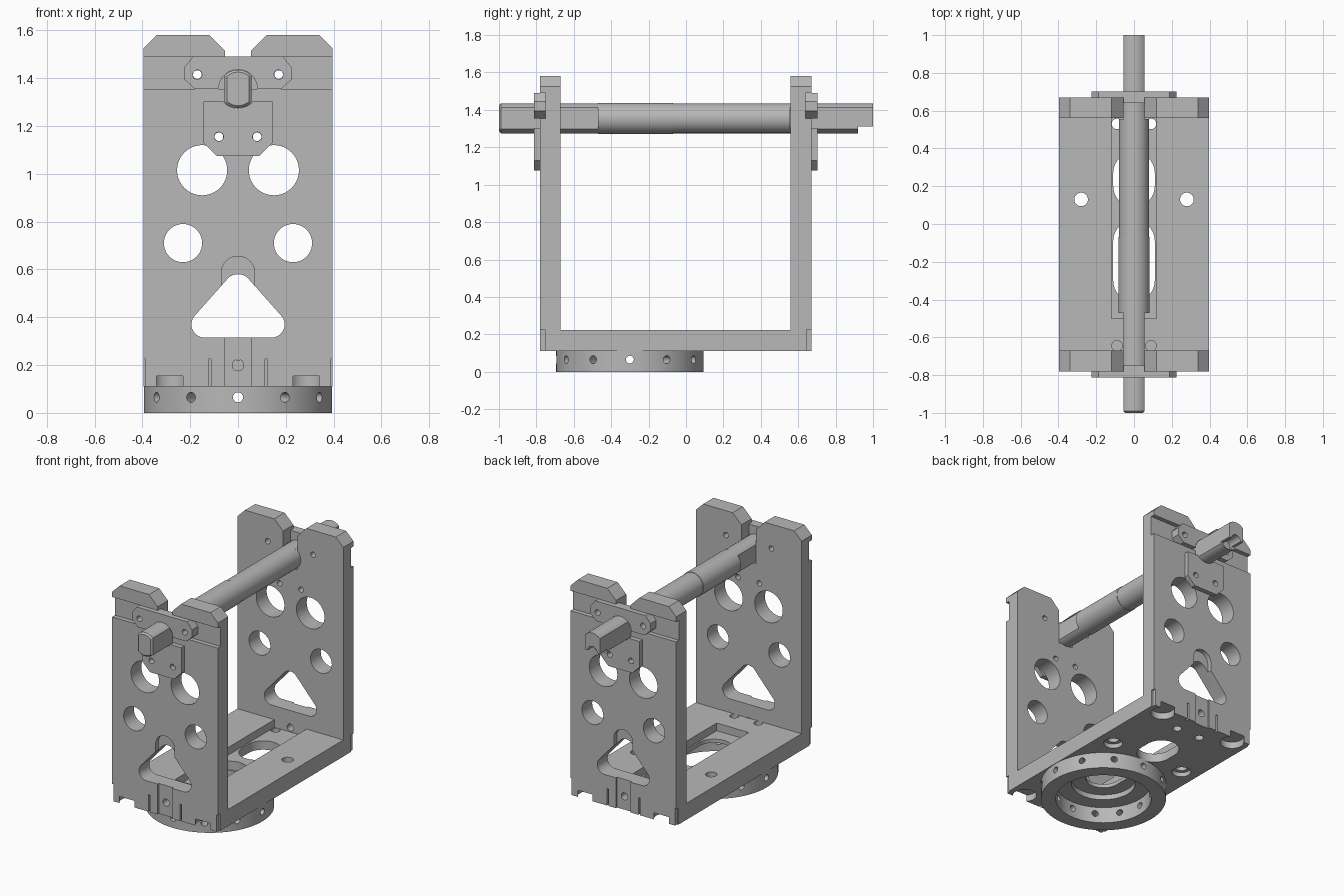
import bpy, bmesh, math
from mathutils import Matrix, Vector

cube = bpy.data.objects.get("Cube")
if cube:
    bpy.data.objects.remove(cube, do_unlink=True)

grey = bpy.data.materials.new("machined grey")
grey.use_nodes = True
colour = (0.48, 0.48, 0.48, 1)
grey.diffuse_color = colour
grey.node_tree.nodes["Principled BSDF"].inputs["Base Color"].default_value = colour


def prism(name, pts, lo, hi, axis="y"):
    """Extrude a 2D outline: (x, z) along y, or (x, y) along z."""
    bm = bmesh.new()
    place = (lambda a, b, d: (a, d, b)) if axis == "y" else (lambda a, b, d: (a, b, d))
    low = [bm.verts.new(place(a, b, lo)) for a, b in pts]
    high = [bm.verts.new(place(a, b, hi)) for a, b in pts]
    bm.faces.new(low)
    bm.faces.new(high)
    n = len(pts)
    for i in range(n):
        j = (i + 1) % n
        bm.faces.new((low[i], low[j], high[j], high[i]))
    bmesh.ops.recalc_face_normals(bm, faces=bm.faces[:])
    me = bpy.data.meshes.new(name)
    bm.to_mesh(me)
    bm.free()
    me.materials.append(grey)
    ob = bpy.data.objects.new(name, me)
    bpy.context.collection.objects.link(ob)
    return ob


def arc(cx, cy, r, start=0, end=360, n=40):
    full = end - start == 360
    steps = n if full else n + 1
    angles = [math.radians(start + (end - start) * i / n) for i in range(steps)]
    return [(cx + r * math.cos(a), cy + r * math.sin(a)) for a in angles]


def rect(x0, x1, y0, y1):
    return [(x0, y0), (x1, y0), (x1, y1), (x0, y1)]


def both(half):
    """Complete a right-hand half outline with its mirror image."""
    return half + [(-x, z) for x, z in reversed(half)]


def slot(y0, y1, r):
    return arc(0, y1 - r, r, 0, 180, 20) + arc(0, y0 + r, r, 180, 360, 20)


def use(ob):
    bpy.ops.object.select_all(action="DESELECT")
    ob.select_set(True)
    bpy.context.view_layer.objects.active = ob


def cut(ob, cutter):
    cutter.hide_render = True
    mod = ob.modifiers.new("cut", "BOOLEAN")
    mod.operation = "DIFFERENCE"
    mod.solver = "EXACT"
    mod.object = cutter
    use(ob)
    bpy.ops.object.modifier_apply(modifier=mod.name)
    bpy.data.objects.remove(cutter, do_unlink=True)


def cut_y(ob, pts, lo=-0.9, hi=-0.6):
    cut(ob, prism("cutter", pts, lo, hi))


def cut_z(ob, pts, lo=0.0, hi=0.4):
    cut(ob, prism("cutter", pts, lo, hi, "z"))


def mirror_to_back(ob, name):
    me = ob.data.copy()
    me.transform(Matrix.Translation((0, -0.11, 0)) @ Matrix.Scale(-1, 4, Vector((0, 1, 0))))
    me.flip_normals()
    back = bpy.data.objects.new(name, me)
    bpy.context.collection.objects.link(back)


OUT, IN, AXLE = -0.78, -0.67, 1.355

# Upright end plate with a central slot at the top
plate = prism("front_plate", both([(0.055, 1.28), (0.055, 1.515), (0.12, 1.58),
              (0.34, 1.58), (0.396, 1.525), (0.396, 0.11)]), OUT, IN)
cut_y(plate, rect(-0.5, 0.5, AXLE, 1.49), -0.9, OUT + 0.03)
# Rounded triangular window with the shallow arch and groove around it
cut_y(plate, arc(0, 0.585, 0.07, 0, 180, 20) + [(-0.07, 0.45), (0.07, 0.45)], -0.9, OUT + 0.03)
cut_y(plate, rect(-0.055, 0.055, 0.05, 0.4), -0.9, OUT + 0.012)
cut_y(plate, arc(0.14, 0.37, 0.055, -90, 47, 12) + arc(0, 0.52, 0.06, 47, 133, 12)
      + arc(-0.14, 0.37, 0.055, 133, 270, 12))
cut_y(plate, arc(0, 0.2, 0.024))
for s in (-1, 1):
    # Lightening holes and screw holes
    for x, z, r in ((0.15, 1.015, 0.105), (0.23, 0.71, 0.08), (0.17, 1.415, 0.018), (0.08, 1.155, 0.018)):
        cut_y(plate, arc(s * x, z, r))
    # Narrow slits along the foot
    for x in (0.118, 0.393):
        cut_y(plate, rect(s * x - 0.006, s * x + 0.006, 0.05, 0.225), -0.9, OUT + 0.025)
    cut_z(plate, arc(s * 0.285, -0.73, 0.075), 0.05, 0.155)

# Clamp brackets on the outside of the plate
upper = prism("front_upper_bracket", both([(0.18, AXLE), (0.225, 1.395), (0.225, 1.445),
              (0.188, 1.49)]), -0.812, OUT + 0.03)
lower = prism("front_lower_bracket", both([(0.09, 1.075), (0.145, 1.13), (0.145, 1.303)]), -0.812, OUT)
for bracket, x, z in ((upper, 0.17, 1.415), (lower, 0.08, 1.155)):
    cut_y(bracket, arc(0, AXLE, 0.081))
    for s in (-1, 1):
        cut_y(bracket, arc(s * x, z, 0.019))

for ob in (plate, upper, lower):
    mirror_to_back(ob, ob.name.replace("front", "back"))

# Floor with long channel, slots and bolt holes
floor = prism("floor", rect(-0.396, 0.396, IN, 0.56), 0.11, 0.222, "z")
cut_z(floor, rect(-0.12, 0.12, -0.5, 0.6), 0.17, 0.3)
cut_z(floor, arc(0, -0.3, 0.2, n=56), 0.05, 0.145)
cut_z(floor, slot(-0.41, 0.02, 0.11))
cut_z(floor, slot(0.09, 0.38, 0.11))
for s in (-1, 1):
    cut_z(floor, arc(s * 0.28, 0.13, 0.036))
    cut_z(floor, arc(s * 0.28, 0.13, 0.06), 0.05, 0.14)
    cut_z(floor, arc(s * 0.09, 0.53, 0.028))
    cut_z(floor, arc(s * 0.09, -0.645, 0.028), 0.19, 0.3)
    for y in (-0.73, 0.62):
        cut_z(floor, arc(s * 0.285, y, 0.075), 0.05, 0.155)

# Mounting ring with radial holes
ring = prism("mounting_ring", arc(0, -0.3, 0.394, n=72), 0, 0.11, "z")
cut_z(ring, arc(0, -0.3, 0.3, n=72), -0.1, 0.3)
for i in range(6):
    drill = prism("cutter", arc(0, 0.065, 0.021, n=20), -0.5, 0.5)
    drill.data.transform(Matrix.Translation((0, -0.3, 0)) @ Matrix.Rotation(math.radians(30 * i), 4, "Z"))
    cut(ring, drill)

# Shaft: round middle, thicker collar, flat-sided ends
prism("shaft_middle", arc(0, AXLE, 0.08, n=48), -0.08, 0.557)
prism("shaft_collar", arc(0, AXLE, 0.083, n=48), -0.47, -0.07)
flat = math.degrees(math.acos(0.056 / 0.08))
ends = arc(0, AXLE, 0.08, flat, 180 - flat, 16) + arc(0, AXLE, 0.08, 180 + flat, 360 - flat, 16)
front_end = prism("shaft_front_end", ends, -1, -0.465)
back_end = prism("shaft_back_end", ends, 0.55, 1)
cut_y(back_end, rect(-0.1, 0.1, 1.2, 1.31), 0.92, 1.1)
cut_y(back_end, arc(0, 1.31, 0.035), 0.9, 1.1)
# Small bevel on the front tip
use(front_end)
bm = bmesh.new()
bm.from_mesh(front_end.data)
rim = [e for e in bm.edges if all(v.co.y < -0.99 for v in e.verts)]
bmesh.ops.bevel(bm, geom=rim, offset=0.01, segments=1, affect="EDGES")
bm.to_mesh(front_end.data)
bm.free()

for ob in bpy.context.scene.objects:
    if ob.type == "MESH":
        use(ob)
        bpy.ops.object.shade_smooth_by_angle(angle=math.radians(30))
